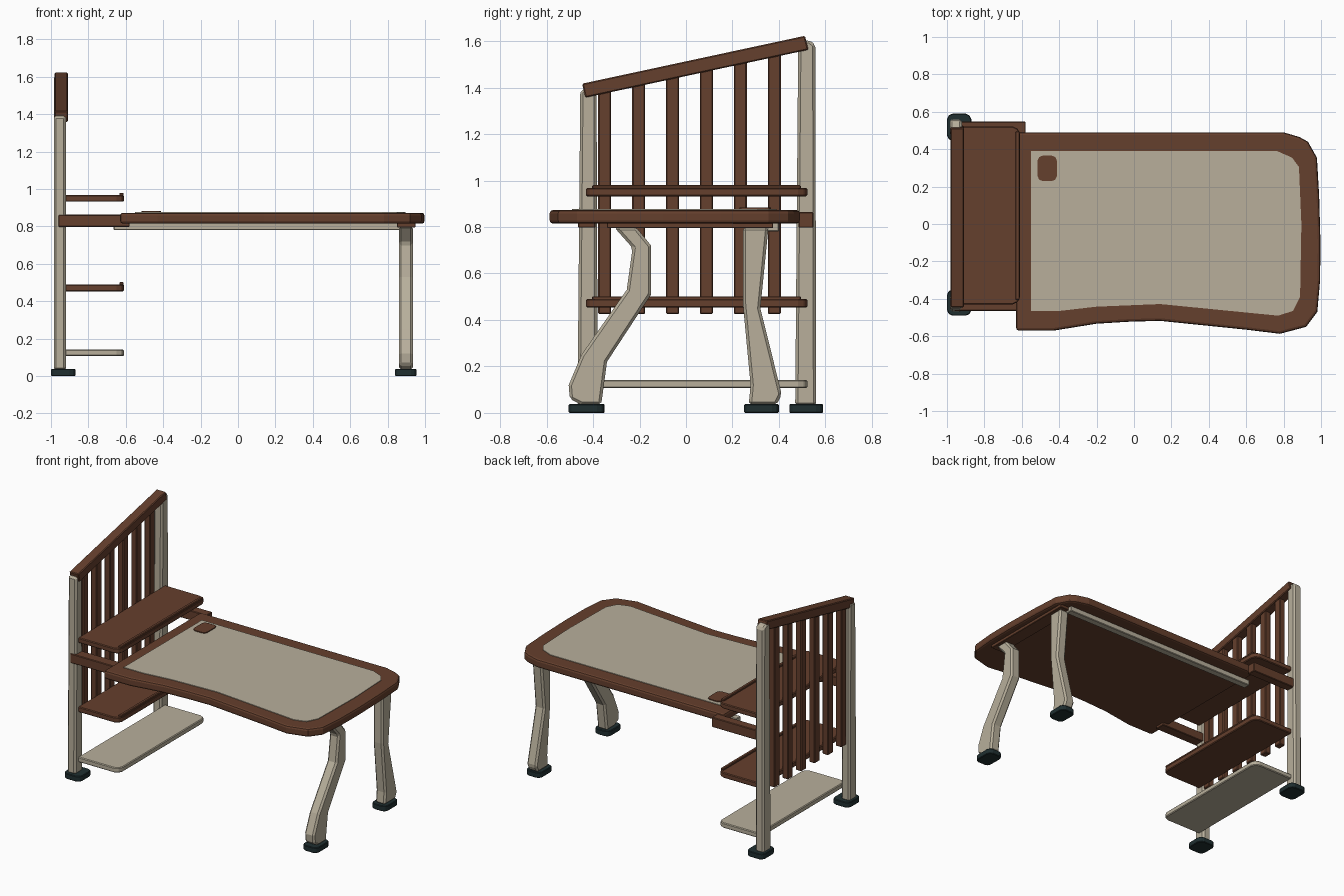
import bpy, bmesh, math
from mathutils import Vector

if "Cube" in bpy.data.objects:
    bpy.data.objects.remove(bpy.data.objects["Cube"])


def material(name, rgb):
    m = bpy.data.materials.new(name)
    m.diffuse_color = (*rgb, 1)
    m.use_nodes = True
    m.node_tree.nodes["Principled BSDF"].inputs["Base Color"].default_value = m.diffuse_color
    return m


WOOD = material("brown wood", (0.130, 0.050, 0.026))
BEIGE = material("beige paint", (0.48, 0.43, 0.33))
RUBBER = material("dark rubber", (0.014, 0.028, 0.030))


def finish(bm, name, mat, bevel=0.0, segments=1):
    bmesh.ops.recalc_face_normals(bm, faces=bm.faces)
    me = bpy.data.meshes.new(name)
    bm.to_mesh(me)
    bm.free()
    me.materials.append(mat)
    ob = bpy.data.objects.new(name, me)
    bpy.context.collection.objects.link(ob)
    if bevel:
        mod = ob.modifiers.new("bevel", 'BEVEL')
        mod.width, mod.segments, mod.limit_method = bevel, segments, 'ANGLE'
        mod.angle_limit = math.radians(40)
    return ob


def extrude(name, points, offset, mat, bevel=0.0, segments=1):
    """Closed outline of 3D points pushed along an offset."""
    bm = bmesh.new()
    face = bm.faces.new([bm.verts.new(p) for p in points])
    res = bmesh.ops.extrude_face_region(bm, geom=[face])
    verts = [v for v in res['geom'] if isinstance(v, bmesh.types.BMVert)]
    bmesh.ops.translate(bm, verts=verts, vec=Vector(offset))
    return finish(bm, name, mat, bevel, segments)


def slab(name, outline, z0, z1, mat, bevel=0.0, segments=1):
    return extrude(name, [(x, y, z0) for x, y in outline], (0, 0, z1 - z0), mat, bevel, segments)


def side_profile(name, outline, x0, x1, mat, bevel=0.0):
    return extrude(name, [(x0, y, z) for y, z in outline], (x1 - x0, 0, 0), mat, bevel)


def box(name, x0, x1, y0, y1, z0, z1, mat, bevel=0.0):
    return slab(name, [(x0, y0), (x1, y0), (x1, y1), (x0, y1)], z0, z1, mat, bevel)


def clipped(x0, x1, y0, y1, c, all_corners=True):
    """Rectangle with cut corners, on the +x side only or all round."""
    right = [(x1 - c, y0), (x1 - c * .3, y0 + c * .3), (x1, y0 + c),
             (x1, y1 - c), (x1 - c * .3, y1 - c * .3), (x1 - c, y1)]
    if not all_corners:
        return [(x0, y0)] + right + [(x0, y1)]
    return right + [(x0 + c, y1), (x0 + c * .3, y1 - c * .3), (x0, y1 - c),
                    (x0, y0 + c), (x0 + c * .3, y0 + c * .3), (x0 + c, y0)]


# Rubber feet
for name, x0, x1, y0, y1 in [("front_post_foot", -1.0, -0.87, -0.49, -0.35),
                             ("back_post_foot", -1.0, -0.87, 0.445, 0.59),
                             ("front_leg_foot", 0.84, 0.955, -0.505, -0.352),
                             ("back_leg_foot", 0.84, 0.955, 0.25, 0.40)]:
    slab(name, clipped(x0, x1, y0, y1, 0.03), 0, 0.038, RUBBER, 0.004)

# Slightly tapered posts
side_profile("front_post", [(-0.467, 0.03), (-0.38, 0.03), (-0.385, 1.40), (-0.455, 1.39)],
             -0.985, -0.92, BEIGE, 0.012)
side_profile("back_post", [(0.47, 0.03), (0.56, 0.03), (0.557, 1.585), (0.53, 1.605), (0.483, 1.60)],
             -0.985, -0.92, BEIGE, 0.012)

# Sloping top rail
side_profile("top_rail", [(-0.433, 1.357), (0.527, 1.563), (0.512, 1.623), (-0.447, 1.417)],
             -0.98, -0.91, WOOD, 0.005)

# Upright slats reaching into the rail
for i in range(6):
    y = -0.35 + i * 0.146
    top = [1.387 + 0.2146 * (y + s + 0.44) for s in (-0.028, 0.028)]
    side_profile(f"slat_{i + 1}", [(y - 0.028, 0.425), (y + 0.028, 0.425),
                                   (y + 0.028, top[1]), (y - 0.028, top[0])],
                 -0.965, -0.92, WOOD, 0.005)

# Shelves, the wooden ones with a raised lip
for name, z0, z1, mat in [("lower_shelf", 0.107, 0.142, BEIGE),
                          ("middle_shelf", 0.453, 0.490, WOOD),
                          ("upper_shelf", 0.932, 0.968, WOOD)]:
    slab(name, clipped(-0.925, -0.61, -0.43, 0.522, 0.04, False), z0, z1, mat, 0.005)
    if mat is WOOD:
        box(name + "_lip", -0.634, -0.611, -0.405, 0.495, z1 - 0.005, z1 + 0.012, WOOD, 0.004)

# Beams joining the posts to the desk
box("front_beam", -0.96, -0.58, -0.465, -0.39, 0.797, 0.862, WOOD, 0.004)
box("back_beam", -0.96, -0.58, 0.485, 0.548, 0.797, 0.865, WOOD, 0.004)

# Desk top with a wavy front edge
desk = [(-0.63, 0.49), (0.80, 0.49), (0.885, 0.465), (0.93, 0.44), (0.978, 0.355),
        (0.99, 0.15), (0.997, -0.10), (0.995, -0.30), (0.98, -0.47), (0.92, -0.55),
        (0.78, -0.587), (0.60, -0.565), (0.14, -0.518), (-0.02, -0.522), (-0.20, -0.533),
        (-0.43, -0.57), (-0.63, -0.57)]
slab("desk_top", desk, 0.815, 0.873, WOOD, 0.014, 2)

# Inlaid writing surface
panel = [(-0.55, 0.39), (0.765, 0.39), (0.845, 0.355), (0.882, 0.305), (0.895, 0.0),
         (0.888, -0.39), (0.85, -0.465), (0.77, -0.49), (0.14, -0.428), (-0.20, -0.442),
         (-0.40, -0.465), (-0.55, -0.465)]
slab("writing_surface", panel, 0.870, 0.877, BEIGE)
slab("cable_cover", clipped(-0.515, -0.413, 0.23, 0.365, 0.025), 0.876, 0.883, WOOD)

# Under-desk rails
box("cross_rail", 0.85, 0.95, -0.34, 0.375, 0.795, 0.82, WOOD, 0.003)
box("back_rail", -0.665, 0.88, 0.35, 0.40, 0.78, 0.82, BEIGE, 0.004)

# Curved desk legs
side_profile("front_leg", [(-0.31, 0.80), (-0.23, 0.71), (-0.255, 0.53), (-0.45, 0.25),
                           (-0.505, 0.12), (-0.50, 0.06), (-0.45, 0.035), (-0.365, 0.035),
                           (-0.34, 0.22), (-0.15, 0.51), (-0.15, 0.72), (-0.215, 0.80)],
             0.86, 0.935, BEIGE, 0.012)
side_profile("back_leg", [(0.245, 0.80), (0.245, 0.47), (0.278, 0.12), (0.27, 0.035),
                          (0.39, 0.035), (0.412, 0.08), (0.32, 0.45), (0.355, 0.80)],
             0.86, 0.935, BEIGE, 0.012)
